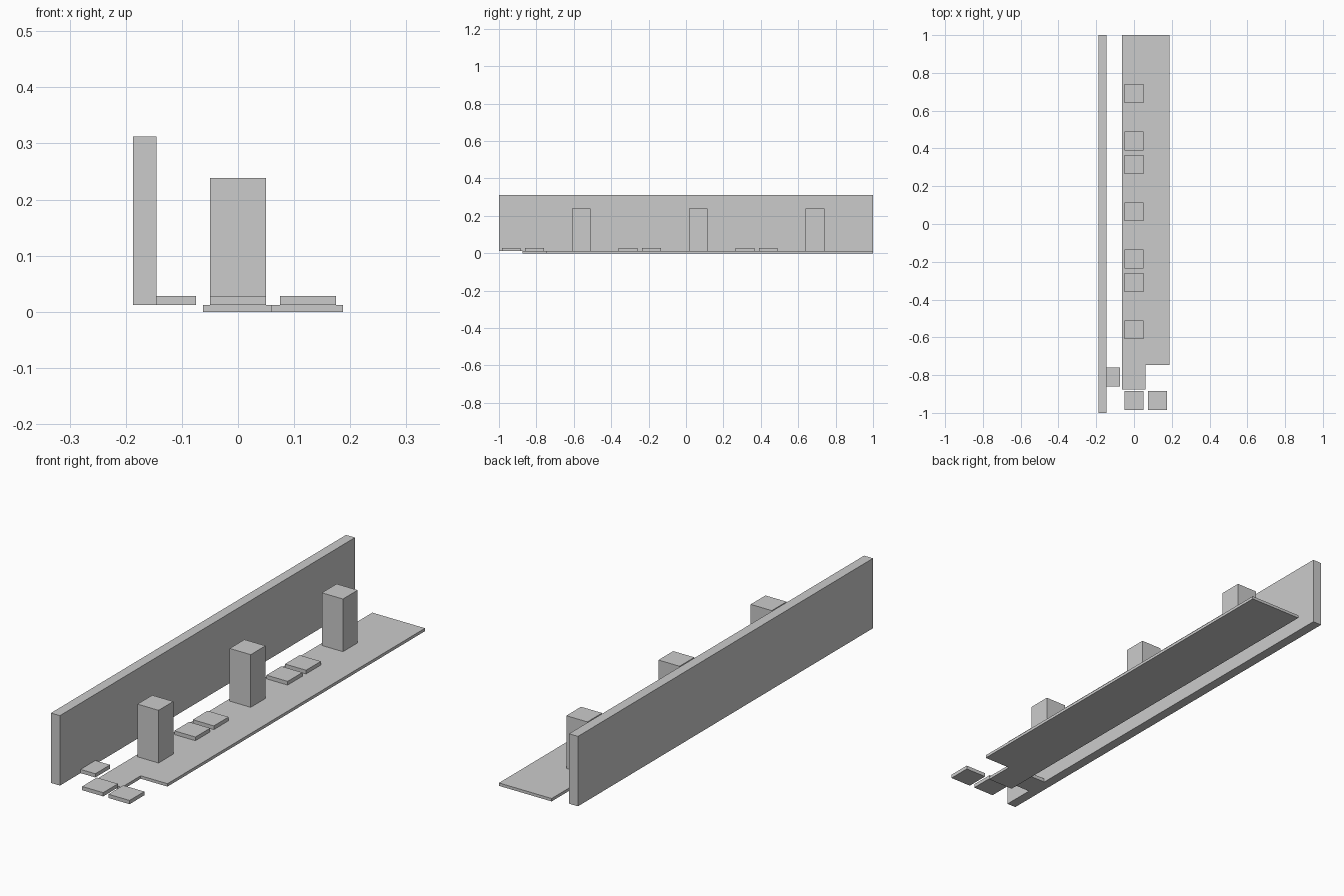
import bpy
import bmesh

cube = bpy.data.objects.get("Cube")
if cube:
    bpy.data.objects.remove(cube, do_unlink=True)

grey = bpy.data.materials.new("light grey")
grey.use_nodes = True
colour = (0.6, 0.6, 0.6, 1)
grey.diffuse_color = colour
grey.node_tree.nodes["Principled BSDF"].inputs["Base Color"].default_value = colour


def prism(name, outline, bottom, top):
    """Extrude a flat outline from bottom to top."""
    bm = bmesh.new()
    face = bm.faces.new([bm.verts.new((x, y, bottom)) for x, y in outline])
    extruded = bmesh.ops.extrude_face_region(bm, geom=[face])["geom"]
    verts = [v for v in extruded if isinstance(v, bmesh.types.BMVert)]
    bmesh.ops.translate(bm, verts=verts, vec=(0, 0, top - bottom))
    bmesh.ops.recalc_face_normals(bm, faces=bm.faces)
    mesh = bpy.data.meshes.new(name)
    bm.to_mesh(mesh)
    bm.free()
    mesh.materials.append(grey)
    obj = bpy.data.objects.new(name, mesh)
    bpy.context.collection.objects.link(obj)
    return obj


def box(name, x0, x1, y0, y1, bottom, top):
    return prism(name, [(x0, y0), (x1, y0), (x1, y1), (x0, y1)], bottom, top)


FLOOR_TOP = 0.0125
PAD_TOP = 0.0285
PILLAR_TOP = 0.2385
WALL_FACE = -0.145
HALF = 0.05

# Floor slab with a notched front corner
prism("floor", [(-0.0625, -0.875), (0.0605, -0.875), (0.0605, -0.746),
                (0.1875, -0.746), (0.1875, 1), (-0.0625, 1)], 0, FLOOR_TOP)

# Long side wall
box("wall", -0.1875, WALL_FACE, -1, 1, FLOOR_TOP, 0.3125)

# Row of square pillars
for y in (-0.56, 0.065, 0.69):
    box("pillar", -HALF, HALF, y - HALF, y + HALF, FLOOR_TOP, PILLAR_TOP)

# Pairs of pads between the pillars, and loose pads at the front
for x, y in ((0, -0.31), (0, -0.185), (0, 0.315), (0, 0.44),
             (0, -0.935), (0.125, -0.935)):
    box("pad", x - HALF, x + HALF, y - HALF, y + HALF, FLOOR_TOP, PAD_TOP)

# Pad against the wall
box("wall_pad", WALL_FACE, -0.075, -0.86, -0.76, FLOOR_TOP, PAD_TOP)
